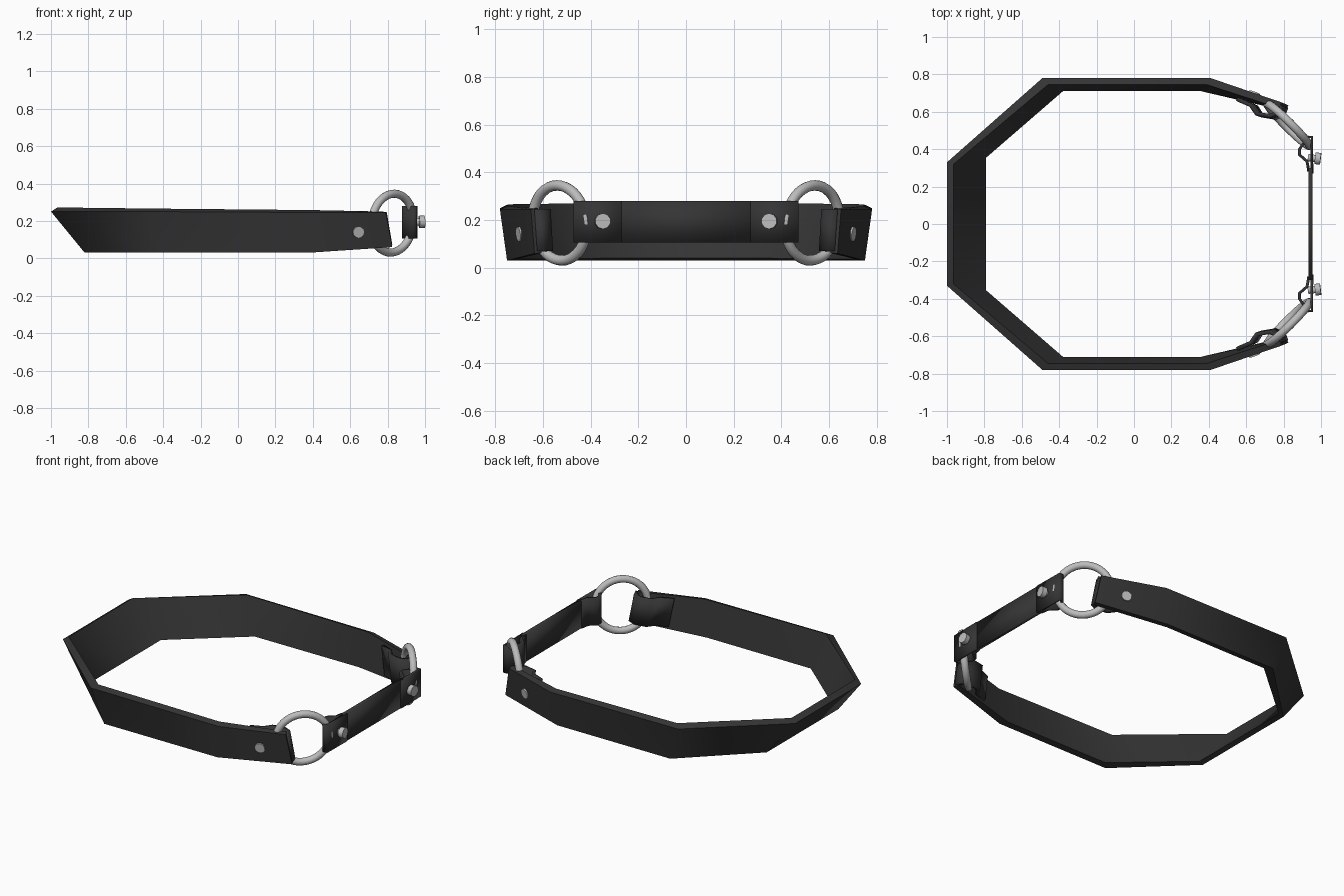
import bpy, math
from mathutils import Vector

if "Cube" in bpy.data.objects:
    bpy.data.objects.remove(bpy.data.objects["Cube"])

BLACK = bpy.data.materials.new("black_leather")
BLACK.diffuse_color = (0.035, 0.035, 0.035, 1)
BLACK.use_nodes = True
BLACK.node_tree.nodes["Principled BSDF"].inputs["Base Color"].default_value = BLACK.diffuse_color
STEEL = bpy.data.materials.new("steel")
STEEL.diffuse_color = (0.5, 0.5, 0.5, 1)
STEEL.use_nodes = True
STEEL.node_tree.nodes["Principled BSDF"].inputs["Base Color"].default_value = STEEL.diffuse_color


def finish(ob, name, mat, angle=40, mirror=True):
    ob.name = name
    ob.data.materials.append(mat)
    bpy.ops.object.select_all(action='DESELECT')
    ob.select_set(True)
    bpy.context.view_layer.objects.active = ob
    bpy.ops.object.shade_smooth_by_angle(angle=math.radians(angle))
    if mirror:
        m = ob.modifiers.new("mirror_y", 'MIRROR')
        m.use_axis = (False, True, False)
        m.merge_threshold = 0.0005
    return ob


def mesh_object(name, verts, faces):
    me = bpy.data.meshes.new(name)
    me.from_pydata(verts, [], faces)
    ob = bpy.data.objects.new(name, me)
    bpy.context.collection.objects.link(ob)
    return ob


def strip(name, path, z0, z1, thick, lean=(0, 0), mirror=True):
    """Upright ribbon along an xy path, thickened; lean shifts its top edge."""
    verts = [(x, y, z0) for x, y in path]
    verts += [(x + lean[0], y + lean[1], z1) for x, y in path]
    n = len(path)
    faces = [(i, i + 1, n + i + 1, n + i) for i in range(n - 1)]
    ob = mesh_object(name, verts, faces)
    s = ob.modifiers.new("thickness", 'SOLIDIFY')
    s.thickness, s.offset = thick, 0
    return finish(ob, name, BLACK, 50, mirror)


def stud(name, loc, normal, radius, depth, sides):
    bpy.ops.mesh.primitive_cylinder_add(
        vertices=sides, radius=radius, depth=depth, location=(0, 0, 0))
    ob = bpy.context.object
    q = Vector(normal).to_track_quat('Z', 'Y')
    ob.data.transform(q.to_matrix().to_4x4())
    for v in ob.data.vertices:
        v.co += Vector(loc)
    return finish(ob, name, STEEL)


# Long collar band: outer top, outer bottom, inner bottom, inner top per station
stations = [
    [(-1, 0, .25), (-.82, 0, .03), (-.79, 0, .04), (-.965, 0, .272)],
    [(-1, .33, .25), (-.82, .36, .03), (-.79, .355, .04), (-.965, .32, .272)],
    [(-.49, .78, .25), (-.415, .75, .03), (-.38, .71, .036), (-.46, .745, .266)],
    [(.41, .78, .245), (.38, .75, .03), (.35, .712, .036), (.39, .745, .258)],
    [(.79, .65, .245), (.825, .635, .06), (.81, .605, .062), (.775, .62, .25)],
]
verts = [p for s in stations for p in s]
faces = []
for i in range(len(stations) - 1):
    for j in range(4):
        k = (j + 1) % 4
        faces.append((4*i + j, 4*i + k, 4*i + 4 + k, 4*i + 4 + j))
e = 4 * (len(stations) - 1)
faces.append((e, e + 1, e + 2, e + 3))
finish(mesh_object("collar_band", verts, faces), "collar_band", BLACK, 50)

# Band end folded inward around the ring
strip("band_fold", [(.815, .625), (.80, .585), (.755, .568), (.685, .58),
                    (.655, .625), (.58, .658)], .07, .245, .022, (-.03, .01))

# Connecting rings, tipped slightly outward at the top
bpy.ops.mesh.primitive_torus_add(major_radius=.158, minor_radius=.022,
                                 major_segments=40, minor_segments=12)
ring = bpy.context.object
rot = Vector((.7, .7, -.09)).to_track_quat('Z', 'Y')
ring.data.transform(rot.to_matrix().to_4x4())
for v in ring.data.vertices:
    v.co += Vector((.825, .53, .188))
finish(ring, "ring", STEEL, 60)

# Short front strap with ends folded around the rings
strip("front_strap", [(.943, -.3), (.943, .3)], .105, .28, .022, mirror=False)
strip("strap_fold", [(.951, .27), (.951, .465), (.93, .465), (.885, .4),
                     (.885, .37), (.925, .335), (.935, .28)], .105, .28, .016)

# Bolts on the front strap and flat rivets on the band
stud("strap_bolt_head", (.983, .35, .195), (1, -.12, .03), .033, .03, 10)
stud("strap_bolt_shank", (.955, .352, .195), (1, -.12, .03), .02, .05, 10)
stud("band_rivet", (.64, .69, .142), (.32, .94, -.12), .031, .03, 12)
